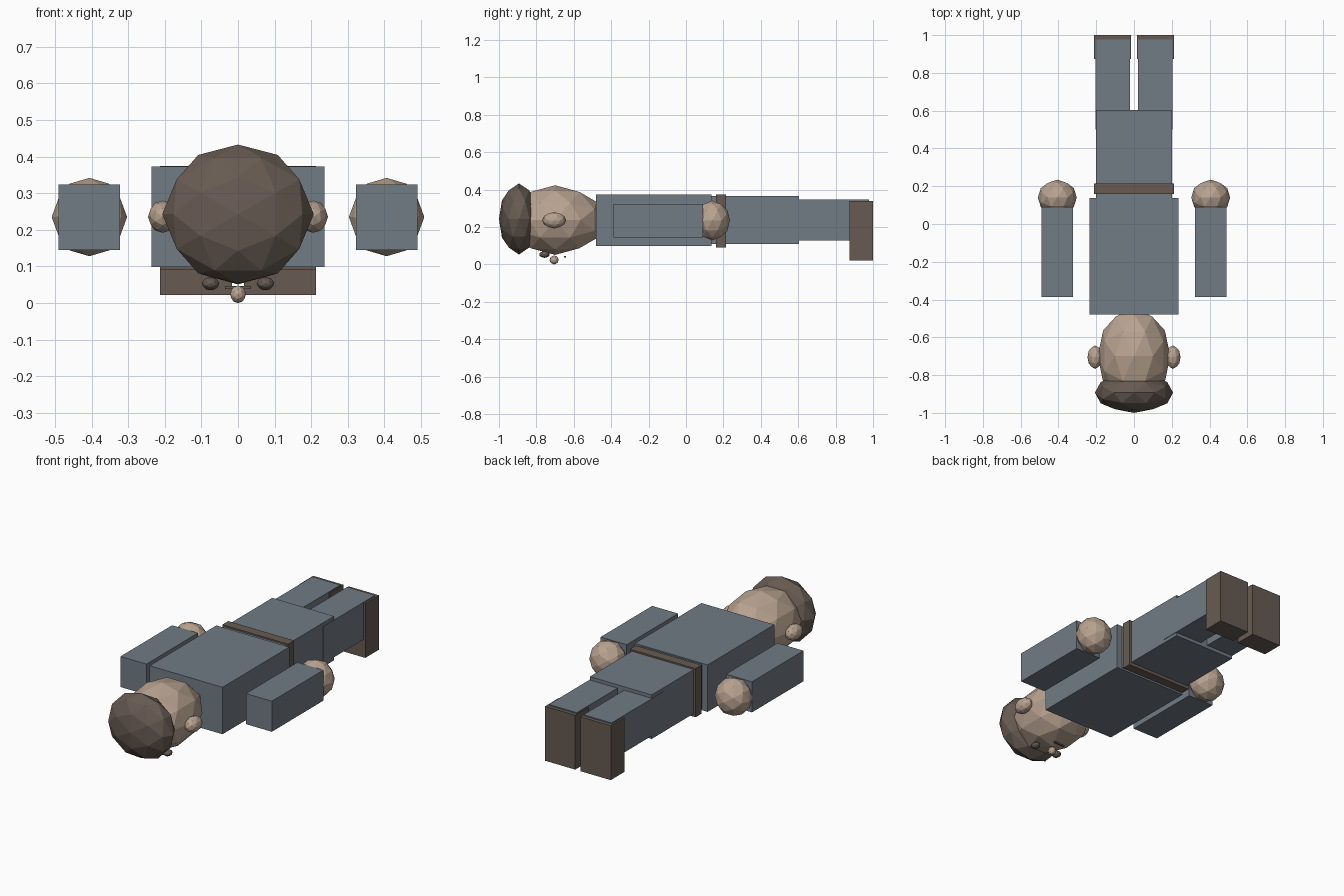
import bpy, bmesh
from mathutils import Vector

cube = bpy.data.objects.get("Cube")
if cube:
    bpy.data.objects.remove(cube, do_unlink=True)


def material(name, rgb):
    m = bpy.data.materials.new(name)
    m.use_nodes = True
    m.diffuse_color = (*rgb, 1)
    m.node_tree.nodes["Principled BSDF"].inputs["Base Color"].default_value = (*rgb, 1)
    return m


cloth = material("slate cloth", (0.165, 0.2, 0.235))
skin = material("skin", (0.48, 0.365, 0.28))
brown = material("dark brown", (0.135, 0.105, 0.085))


def finish(bm, name, mat):
    bmesh.ops.recalc_face_normals(bm, faces=bm.faces)
    mesh = bpy.data.meshes.new(name)
    bm.to_mesh(mesh)
    bm.free()
    mesh.materials.append(mat)
    ob = bpy.data.objects.new(name, mesh)
    bpy.context.collection.objects.link(ob)


def box(name, mat, xs, ys, zs):
    """Box given by its extent along each axis."""
    bm = bmesh.new()
    bmesh.ops.create_cube(bm, size=1)
    for v in bm.verts:
        v.co = [(a + b) / 2 + (b - a) * c for c, (a, b) in zip(v.co, (xs, ys, zs))]
    finish(bm, name, mat)


def ball(name, mat, centre, radii):
    """Faceted ellipsoid: axis-aligned icosahedron, divided once."""
    bm = bmesh.new()
    phi = (1 + 5 ** 0.5) / 2
    for a in (-1, 1):
        for b in (-phi, phi):
            for co in ((a, 0, b), (b, a, 0), (0, b, a)):
                bm.verts.new(co)
    bmesh.ops.convex_hull(bm, input=bm.verts[:])
    bmesh.ops.subdivide_edges(bm, edges=bm.edges[:], cuts=1, use_grid_fill=True)
    for v in bm.verts:
        v.co = Vector(centre) + v.co.normalized() * Vector(radii)
    finish(bm, name, mat)


# Vector * Vector is a dot product, so scale by components instead
def ellipsoid(name, mat, centre, radii):
    bm = bmesh.new()
    phi = (1 + 5 ** 0.5) / 2
    for a in (-1, 1):
        for b in (-phi, phi):
            for co in ((a, 0, b), (b, a, 0), (0, b, a)):
                bm.verts.new(co)
    bmesh.ops.convex_hull(bm, input=bm.verts[:])
    bmesh.ops.subdivide_edges(bm, edges=bm.edges[:], cuts=1, use_grid_fill=True)
    for v in bm.verts:
        n = v.co.normalized()
        v.co = [c + r * k for c, r, k in zip(centre, radii, n)]
    finish(bm, name, mat)


ball = ellipsoid

# Body
box("torso", cloth, (-0.236, 0.236), (-0.48, 0.137), (0.098, 0.373))
box("pelvis", cloth, (-0.2, 0.2), (0.125, 0.603), (0.108, 0.366))
box("belt", brown, (-0.213, 0.213), (0.16, 0.215), (0.09, 0.375))

# Head, lying face down
ball("head", skin, (0, -0.7, 0.237), (0.192, 0.26, 0.186))
ball("hair", brown, (0, -0.893, 0.243), (0.207, 0.107, 0.19))
ball("nose", skin, (0, -0.705, 0.024), (0.022, 0.024, 0.024))
box("mouth", brown, (-0.036, 0.036), (-0.651, -0.641), (0.038, 0.046))

# Paired parts
for side, s in (("left", 1), ("right", -1)):
    def span(a, b):
        return sorted((s * a, s * b))
    box(side + "_arm", cloth, span(0.322, 0.49), (-0.387, 0.09), (0.145, 0.324))
    ball(side + "_hand", skin, (s * 0.406, 0.14, 0.235), (0.103, 0.095, 0.107))
    box(side + "_leg", cloth, span(0.022, 0.203), (0.5, 0.978), (0.128, 0.346))
    box(side + "_shoe", brown, span(0.017, 0.213), (0.873, 1.0), (0.022, 0.34))
    ball(side + "_ear", skin, (s * 0.206, -0.705, 0.236), (0.04, 0.062, 0.044))
    ball(side + "_eye", brown, (s * 0.075, -0.757, 0.053), (0.024, 0.028, 0.018))
